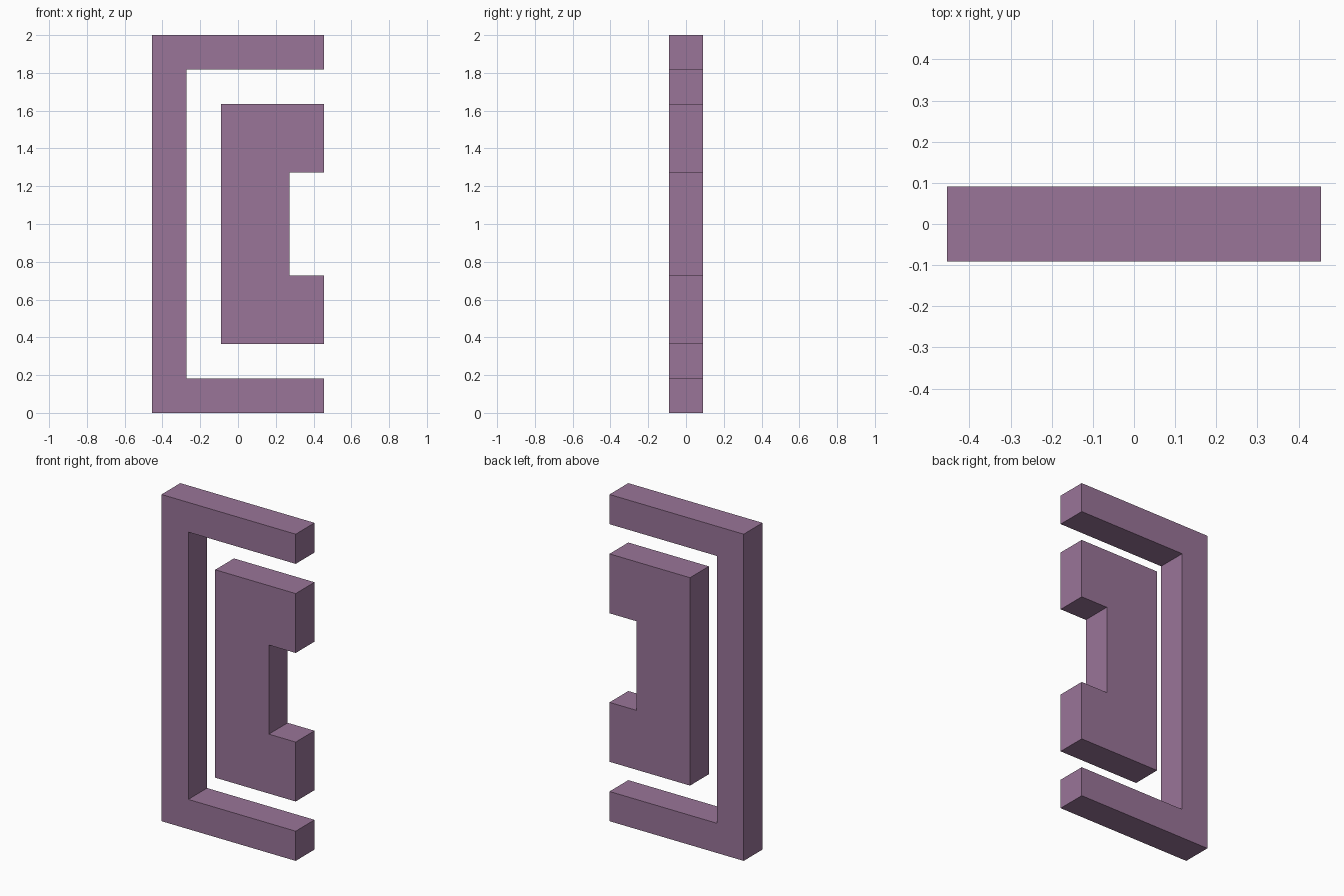
import bpy
import bmesh

cube = bpy.data.objects.get("Cube")
if cube:
    bpy.data.objects.remove(cube, do_unlink=True)

U = 2 / 11  # one grid step: the model is 11 steps tall, 5 wide, 1 deep

mauve = bpy.data.materials.new("mauve")
mauve.use_nodes = True
colour = (0.32, 0.177, 0.314, 1)
mauve.diffuse_color = colour
mauve.node_tree.nodes["Principled BSDF"].inputs["Base Color"].default_value = colour


def extruded_plate(name, profile):
    """Extrude an outline, given in grid steps, through the depth."""
    bm = bmesh.new()
    verts = [bm.verts.new(((x - 2.5) * U, -U / 2, z * U)) for x, z in profile]
    face = bm.faces.new(verts)
    result = bmesh.ops.extrude_face_region(bm, geom=[face])
    back = [v for v in result["geom"] if isinstance(v, bmesh.types.BMVert)]
    bmesh.ops.translate(bm, verts=back, vec=(0, U, 0))
    bmesh.ops.recalc_face_normals(bm, faces=bm.faces)
    mesh = bpy.data.meshes.new(name)
    bm.to_mesh(mesh)
    bm.free()
    mesh.materials.append(mauve)
    obj = bpy.data.objects.new(name, mesh)
    bpy.context.collection.objects.link(obj)


def mirrored(half):
    """Complete a lower half outline by reflecting it at mid height."""
    return half + [(x, 11 - z) for x, z in reversed(half)]


# Outer bracket, open towards +x
extruded_plate("outer_bracket", mirrored([(1, 5.5), (1, 1), (5, 1), (5, 0), (0, 0)])[1:-1])

# Inner block with a notch in its open side
extruded_plate("inner_block", mirrored([(3 + 1, 4), (5, 4), (5, 2), (2, 2)][::-1])
               )
